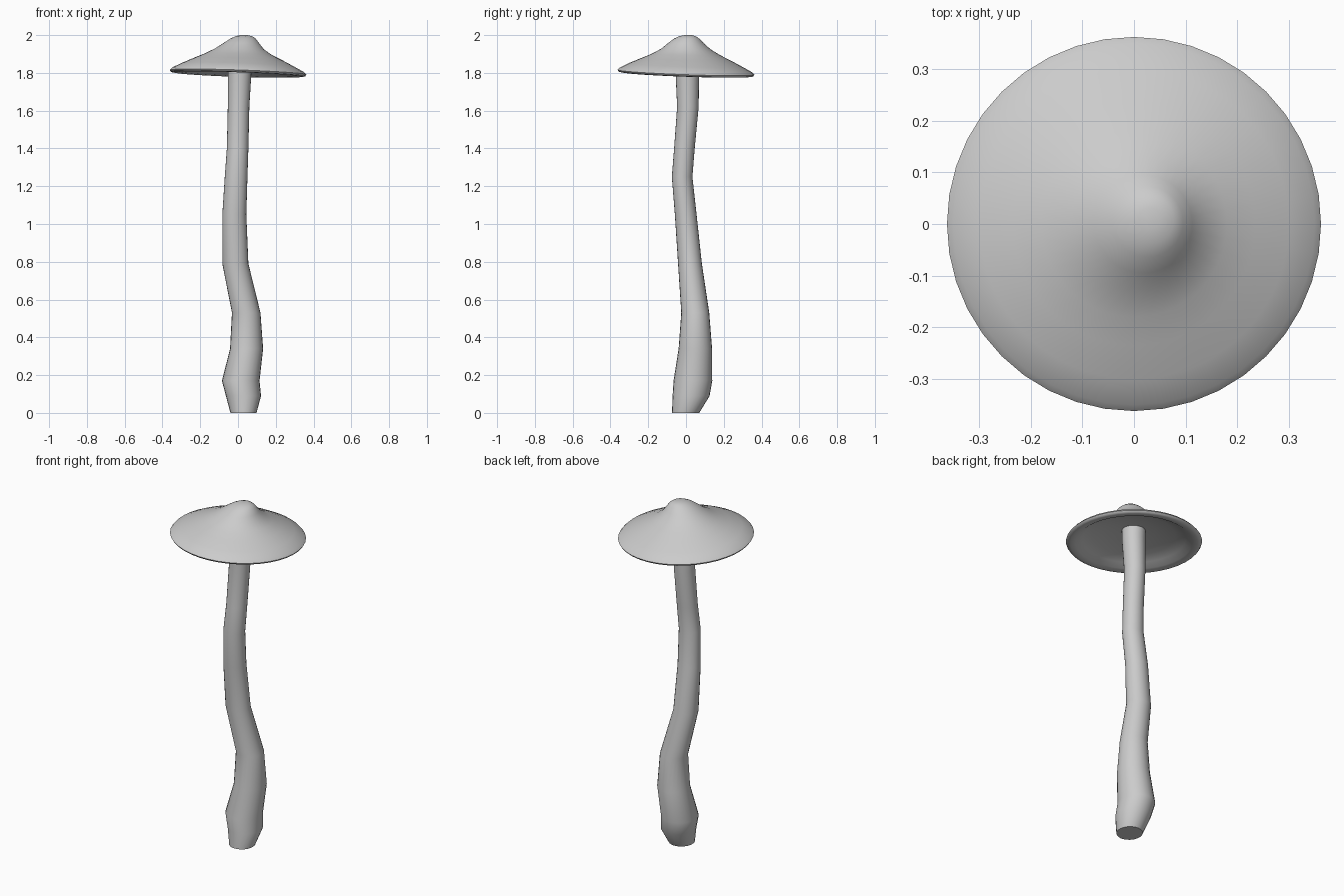
import bpy, bmesh
from math import cos, sin, pi


def loft(name, rings, sides, angle):
    """Skin a stack of rings: (cx, cy, z, rx, ry, tilt_x, tilt_y)."""
    bm = bmesh.new()
    loops = []
    for cx, cy, z, rx, ry, tx, ty in rings:
        loop = []
        for i in range(sides):
            a = 2 * pi * i / sides
            x, y = cx + rx * cos(a), cy + ry * sin(a)
            loop.append(bm.verts.new((x, y, z + tx * x + ty * y)))
        loops.append(loop)
    for lo, hi in zip(loops, loops[1:]):
        for i in range(sides):
            j = (i + 1) % sides
            bm.faces.new((lo[i], lo[j], hi[j], hi[i]))
    bm.faces.new(loops[0][::-1])
    bm.faces.new(loops[-1])
    bmesh.ops.recalc_face_normals(bm, faces=bm.faces)
    mesh = bpy.data.meshes.new(name)
    bm.to_mesh(mesh)
    bm.free()
    obj = bpy.data.objects.new(name, mesh)
    bpy.context.collection.objects.link(obj)
    bpy.ops.object.select_all(action='DESELECT')
    obj.select_set(True)
    bpy.context.view_layer.objects.active = obj
    bpy.ops.object.shade_smooth_by_angle(angle=angle)
    return obj


# Wavy stem: z, left, right, front, back outline
stem = [
    (0.00, -0.040, 0.098, -0.074, 0.070),
    (0.09, -0.064, 0.122, -0.071, 0.125),
    (0.17, -0.085, 0.114, -0.066, 0.139),
    (0.34, -0.042, 0.133, -0.039, 0.138),
    (0.53, -0.032, 0.119, -0.025, 0.123),
    (0.79, -0.083, 0.055, -0.042, 0.084),
    (1.05, -0.083, 0.044, -0.059, 0.056),
    (1.25, -0.070, 0.050, -0.075, 0.034),
    (1.40, -0.059, 0.055, -0.063, 0.046),
    (1.62, -0.054, 0.060, -0.047, 0.067),
    (1.80, -0.054, 0.071, -0.055, 0.069),
    (1.87, -0.056, 0.073, -0.056, 0.071),
]
loft("stem", [((l + r) / 2, (f + b) / 2, z, (r - l) / 2, (b - f) / 2, 0, 0)
              for z, l, r, f, b in stem], 24, 0.9)

# Tilted cap, from the hollow underside round the rim to the off-centre peak:
# radius, z, centre x, centre y
cap = [
    (0.030, 1.862, 0.01, 0.00),
    (0.120, 1.855, 0.01, 0.00),
    (0.220, 1.838, 0.00, 0.00),
    (0.275, 1.818, 0.00, 0.00),
    (0.310, 1.796, 0.00, 0.00),
    (0.338, 1.791, 0.00, 0.00),
    (0.356, 1.794, 0.00, 0.00),
    (0.362, 1.803, 0.00, 0.00),
    (0.350, 1.816, 0.00, 0.00),
    (0.300, 1.842, 0.00, 0.00),
    (0.235, 1.873, 0.00, 0.00),
    (0.180, 1.898, 0.00, 0.00),
    (0.130, 1.927, 0.007, 0.00),
    (0.095, 1.957, 0.018, 0.00),
    (0.068, 1.981, 0.027, 0.004),
    (0.045, 1.994, 0.032, 0.008),
    (0.020, 2.000, 0.030, 0.012),
]
# Tilt fades out towards the peak
loft("cap", [(cx, cy, z, r, r, -0.034 * min(1, r / 0.3), -0.036 * min(1, r / 0.3))
             for r, z, cx, cy in cap], 40, 1.2)
